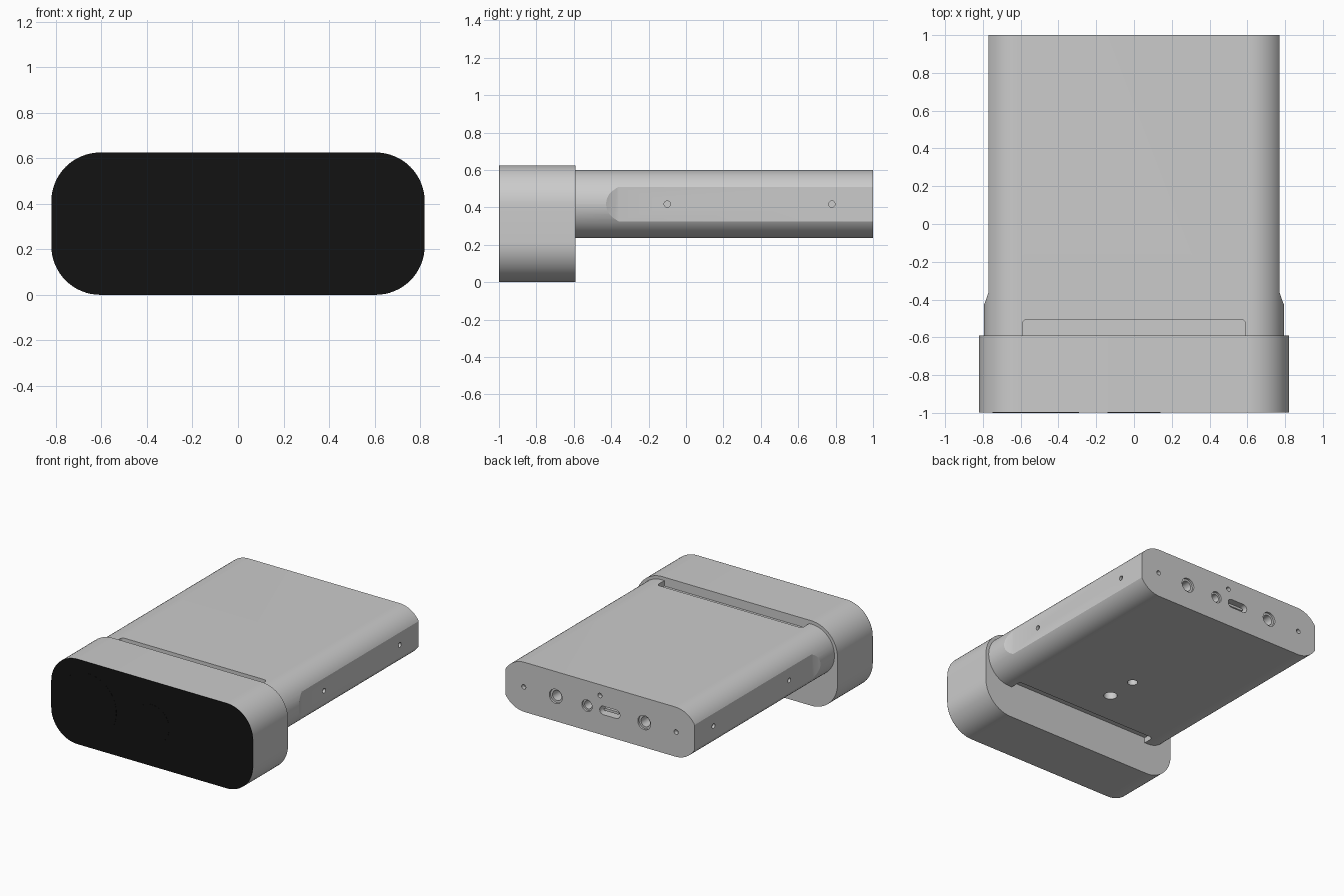
import bpy, bmesh
from math import pi, cos, sin, radians

if "Cube" in bpy.data.objects:
    bpy.data.objects.remove(bpy.data.objects["Cube"])


def rounded(w, h, r, cu=0, cv=0, n=16):
    """Rounded rectangle outline from half sizes w, h and corner radius r."""
    pts = []
    for k, (su, sv) in enumerate([(1, 1), (-1, 1), (-1, -1), (1, -1)]):
        for i in range(n + 1):
            a = (k + i / n) * pi / 2
            p = (cu + su * (w - r) + r * cos(a), cv + sv * (h - r) + r * sin(a))
            if not pts or abs(p[0] - pts[-1][0]) + abs(p[1] - pts[-1][1]) > 1e-5:
                pts.append(p)
    if abs(pts[0][0] - pts[-1][0]) + abs(pts[0][1] - pts[-1][1]) < 1e-5:
        pts.pop()
    return pts


def circle(r, cu, cv, n=32):
    return [(cu + r * cos(2 * pi * i / n), cv + r * sin(2 * pi * i / n)) for i in range(n)]


def prism(name, outline, axis, a, b, mat=None):
    """Extrude a 2D outline along an axis from a to b."""
    place = {'x': lambda u, v, t: (t, u, v),
             'y': lambda u, v, t: (u, t, v),
             'z': lambda u, v, t: (u, v, t)}[axis]
    bm = bmesh.new()
    ends = [[bm.verts.new(place(u, v, t)) for u, v in outline] for t in (a, b)]
    bm.faces.new(ends[0])
    bm.faces.new(ends[1])
    n = len(outline)
    for i in range(n):
        j = (i + 1) % n
        bm.faces.new((ends[0][i], ends[0][j], ends[1][j], ends[1][i]))
    bmesh.ops.recalc_face_normals(bm, faces=bm.faces)
    me = bpy.data.meshes.new(name)
    bm.to_mesh(me)
    bm.free()
    ob = bpy.data.objects.new(name, me)
    bpy.context.collection.objects.link(ob)
    if mat:
        me.materials.append(mat)
    return ob


def activate(ob):
    bpy.ops.object.select_all(action='DESELECT')
    ob.select_set(True)
    bpy.context.view_layer.objects.active = ob


def cut(ob, outline, axis, a, b):
    cutter = prism("cutter", outline, axis, a, b)
    cutter.hide_render = True
    mod = ob.modifiers.new("cut", 'BOOLEAN')
    mod.operation, mod.solver, mod.object = 'DIFFERENCE', 'EXACT', cutter
    activate(ob)
    bpy.ops.object.modifier_apply(modifier=mod.name)
    bpy.data.objects.remove(cutter)


black = bpy.data.materials.new("black_glass")
black.diffuse_color = (0.006, 0.006, 0.006, 1)
black.use_nodes = True
black.node_tree.nodes["Principled BSDF"].inputs["Base Color"].default_value = black.diffuse_color
MID = 0.4175

# Front housing with black faceplate and two flush lens windows
prism("head_shell", rounded(0.82, 0.3125, 0.215, 0, 0.3125), 'y', -0.997, -0.59)
prism("faceplate", rounded(0.82, 0.3125, 0.215, 0, 0.3125), 'y', -0.999, -0.997, black)
prism("wide_lens_window", circle(0.23, -0.52, 0.3125, 64), 'y', -1.0, -0.998, black)
prism("small_lens_window", circle(0.14, 0, 0.3125, 64), 'y', -1.0, -0.998, black)

# Slim body with fully rounded sides
body = prism("body", rounded(0.795, 0.1825, 0.1824, 0, MID), 'y', -0.62, 1.0)

# Flattened side panels, each with two small holes
for s in (-1, 1):
    panel = [(0.77, 1.1), (0.77, -0.36), (0.778, -0.385), (0.787, -0.41),
             (0.797, -0.432), (0.9, -0.45), (0.9, 1.1)]
    cut(body, [(s * x, y) for x, y in panel], 'z', 0.1, 0.8)
    for y in (-0.1, 0.78):
        cut(body, circle(0.017, y, MID, 20), 'x', s * 0.75, s * 0.85)

# Vent grooves behind the head, above and below
for a, b in ((0.56, 0.7), (0.15, 0.275)):
    cut(body, rounded(0.59, 0.1, 0.025, 0, -0.605, 6), 'z', a, b)

# Rear sockets: stepped jacks, data port and pin holes
for x, r in ((0.36, 0.052), (0.106, 0.042), (-0.36, 0.052)):
    cut(body, circle(r, x, MID), 'y', 0.985, 1.1)
    cut(body, circle(r * 0.7, x, MID), 'y', 0.88, 1.1)
cut(body, rounded(0.082, 0.031, 0.0305, -0.08, MID, 8), 'y', 0.90, 1.1)
for x, z in ((0.62, MID), (-0.62, MID), (0.0, 0.52)):
    cut(body, circle(0.017, x, z, 20), 'y', 0.97, 1.1)
prism("port_tongue", rounded(0.06, 0.009, 0.004, -0.08, MID, 3), 'y', 0.89, 0.98)

# Mounting holes underneath
for y, r in ((-0.016, 0.035), (-0.25, 0.046)):
    cut(body, circle(r, 0, y), 'z', 0.1, 0.29)

for ob in bpy.data.objects:
    activate(ob)
    bpy.ops.object.shade_smooth_by_angle(angle=radians(20))
